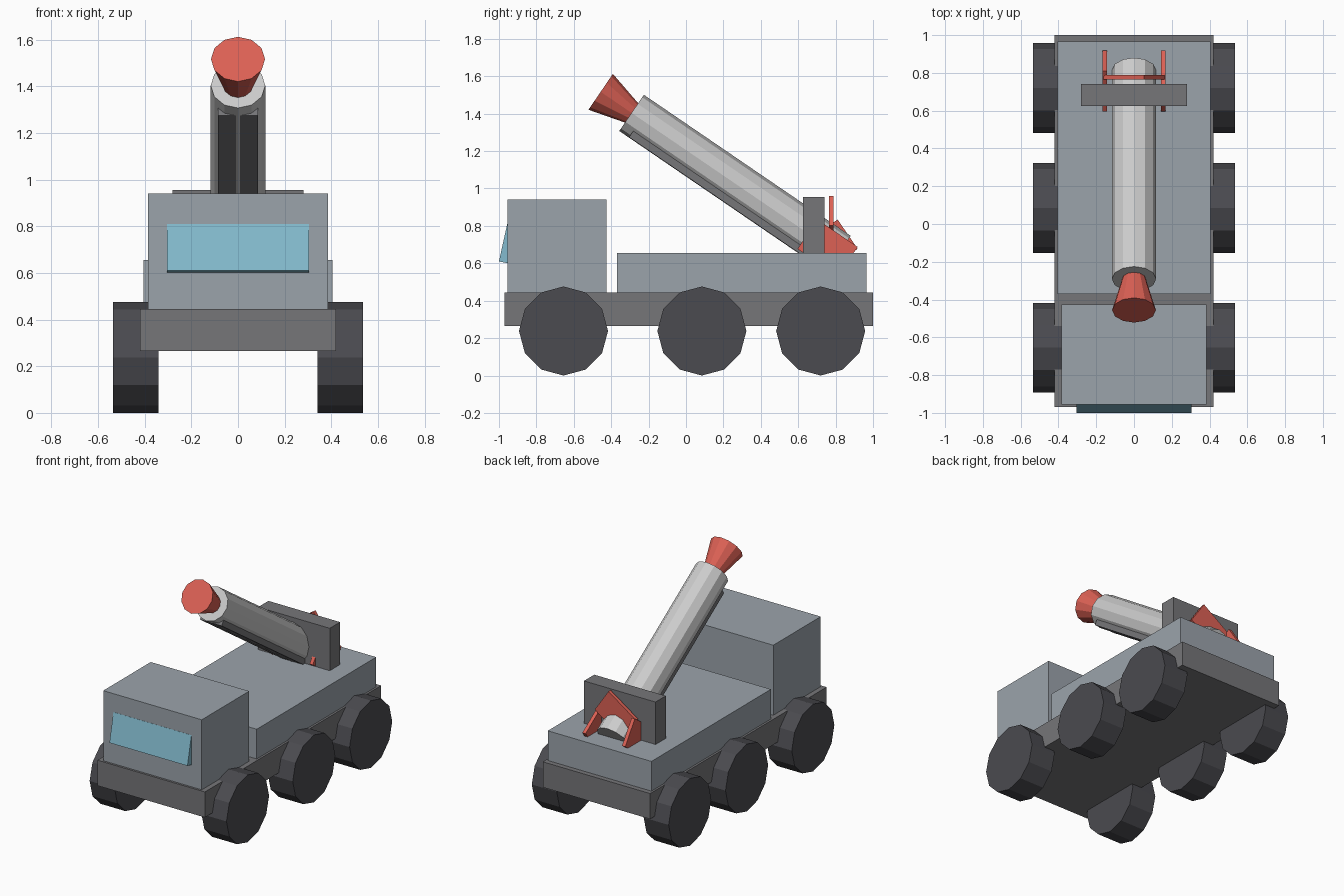
import bpy, bmesh
from math import radians, pi
from mathutils import Matrix, Vector

if "Cube" in bpy.data.objects:
    bpy.data.objects.remove(bpy.data.objects["Cube"])


def material(name, rgb):
    m = bpy.data.materials.new(name)
    m.diffuse_color = (*rgb, 1)
    m.use_nodes = True
    m.node_tree.nodes["Principled BSDF"].inputs["Base Color"].default_value = m.diffuse_color
    return m


PAINT = material("paint", (0.33, 0.37, 0.41))
FRAME = material("frame_grey", (0.18, 0.18, 0.19))
RUBBER = material("rubber", (0.07, 0.07, 0.08))
SILVER = material("silver", (0.55, 0.55, 0.55))
RED = material("red", (0.72, 0.12, 0.09))
GLASS = material("glass", (0.23, 0.5, 0.62))


def finish(name, bm, mat, matrix=Matrix()):
    bmesh.ops.recalc_face_normals(bm, faces=bm.faces)
    me = bpy.data.meshes.new(name)
    bm.to_mesh(me)
    bm.free()
    me.materials.append(mat)
    ob = bpy.data.objects.new(name, me)
    ob.matrix_world = matrix
    bpy.context.collection.objects.link(ob)
    return ob


def box(name, x, y, z, mat, matrix=Matrix()):
    """Box from (min, max) ranges on each axis."""
    bm = bmesh.new()
    bmesh.ops.create_cube(bm, size=1)
    for v in bm.verts:
        v.co = Vector([(a + b) / 2 + c * (b - a) for (a, b), c in zip((x, y, z), v.co)])
    return finish(name, bm, mat, matrix)


def drum(name, r1, r2, z1, z2, mat, matrix=Matrix()):
    """Twelve-sided cylinder or cone between two heights of its local z."""
    bm = bmesh.new()
    place = Matrix.Translation((0, 0, (z1 + z2) / 2))
    bmesh.ops.create_cone(bm, cap_ends=True, segments=12, radius1=r1, radius2=r2,
                          depth=z2 - z1, matrix=place)
    return finish(name, bm, mat, matrix)


# Truck body
box("chassis", (-0.42, 0.42), (-0.97, 1.0), (0.265, 0.445), FRAME)
box("cab", (-0.385, 0.385), (-0.955, -0.425), (0.445, 0.94), PAINT)
box("cargo_bed", (-0.405, 0.405), (-0.37, 0.965), (0.445, 0.655), PAINT)

# Wedge-shaped windscreen
bm = bmesh.new()
profile = [(-1.0, 0.61), (-0.94, 0.598), (-0.94, 0.81), (-0.956, 0.81)]
face = bm.faces.new([bm.verts.new((-0.305, y, z)) for y, z in profile])
ext = bmesh.ops.extrude_face_region(bm, geom=[face])
for v in ext["geom"]:
    if isinstance(v, bmesh.types.BMVert):
        v.co.x = 0.305
finish("windscreen", bm, GLASS)

# Six wheels
for side in (-1, 1):
    for i, y in enumerate((-0.655, 0.085, 0.72)):
        m = Matrix.Translation((side * 0.4375, y, 0.238)) @ Matrix.Rotation(pi / 2, 4, 'Y')
        drum(f"wheel_{'left' if side < 0 else 'right'}_{i + 1}", 0.238, 0.238,
             -0.0975, 0.0975, RUBBER, m)

# Tilted tube, flared tip and rail underneath (local z runs up the tube)
TILT = radians(34.3)
tube = Matrix.Translation((0, -0.291, 1.404)) @ Matrix.Rotation(pi / 2 - TILT, 4, 'X')
drum("tube", 0.117, 0.117, -1.338, 0, SILVER, tube)
drum("flared_tip", 0.06, 0.116, -0.01, 0.2, RED, tube)
box("rail", (-0.085, 0.085), (-0.1145, -0.03), (-1.2, -0.062), FRAME, tube)

# Support bracket across the tube
box("bracket", (-0.28, 0.28), (0.625, 0.74), (0.64, 0.955), FRAME)

# Three tail fins, the same tilted plate turned in quarter steps
for name, pos, turn in (("fin_right", (0.155, 0.757, 0.682), 0),
                        ("fin_top", (0, 0.777, 0.808), 90),
                        ("fin_left", (-0.155, 0.757, 0.682), 180)):
    m = (Matrix.Translation(pos) @ Matrix.Rotation(radians(turn), 4, 'Z')
         @ Matrix.Rotation(-TILT, 4, 'X'))
    box(name, (-0.0125, 0.0125), (-0.13, 0.13), (-0.095, 0.095), RED, m)
